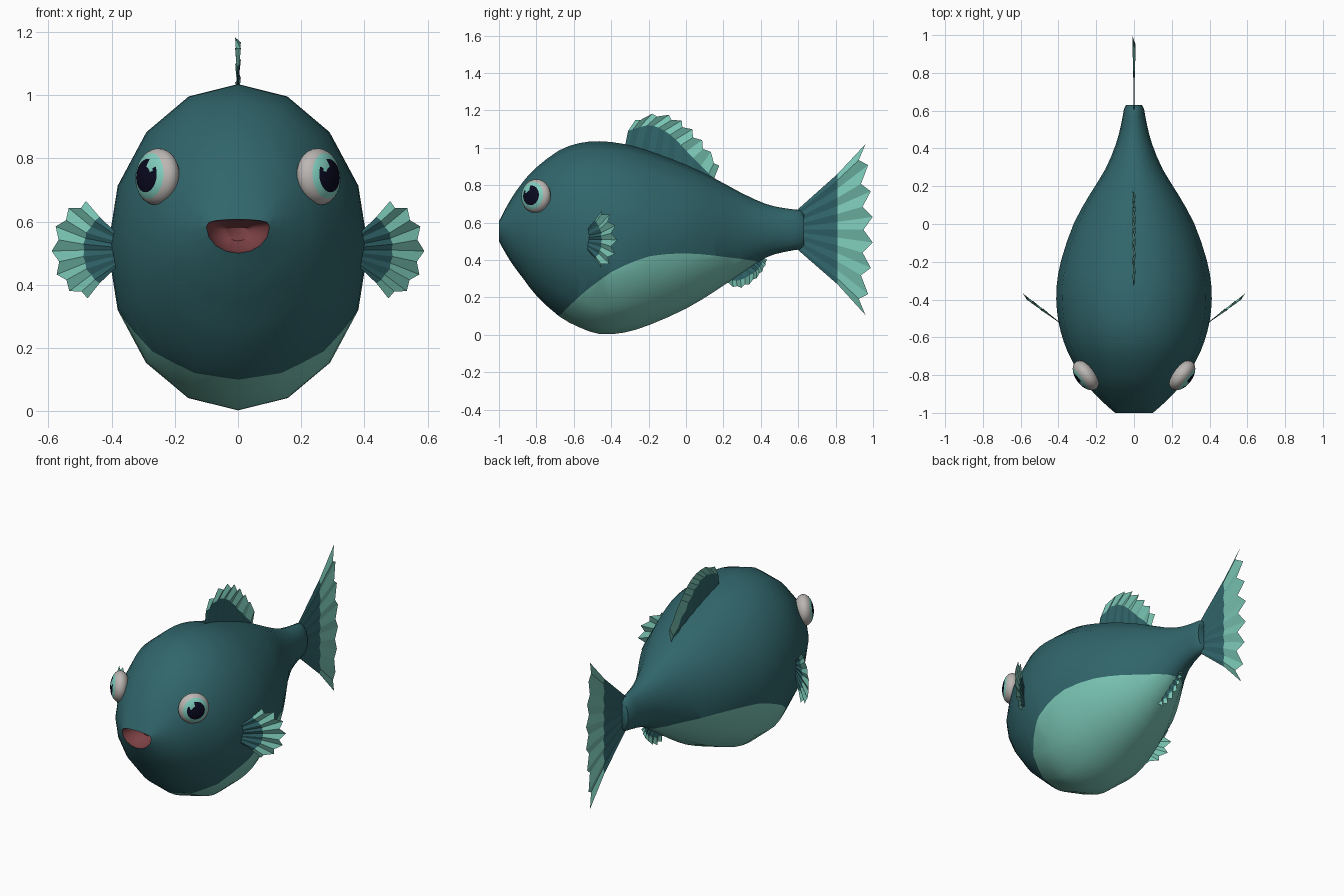
import bpy, bmesh, math
from mathutils import Vector, Matrix

cube = bpy.data.objects.get("Cube")
if cube:
    bpy.data.objects.remove(cube, do_unlink=True)


def material(name, rgb):
    m = bpy.data.materials.new(name)
    m.use_nodes = True
    m.diffuse_color = (*rgb, 1)
    m.node_tree.nodes["Principled BSDF"].inputs["Base Color"].default_value = (*rgb, 1)
    return m


TEAL = material("deep_teal", (0.03, 0.13, 0.145))
MINT = material("pale_mint", (0.19, 0.55, 0.45))
MOUTH = material("mouth_red", (0.2, 0.052, 0.058))
WHITE = material("eye_white", (0.5, 0.47, 0.45))
IRIS = material("iris_mint", (0.22, 0.62, 0.52))
PUPIL = material("pupil_black", (0.003, 0.003, 0.015))


def finish(bm, name, mats, angle=None):
    """Turn a bmesh into an object, smooth if an angle is given."""
    mesh = bpy.data.meshes.new(name)
    for f in bm.faces:
        f.smooth = angle is not None
    bm.to_mesh(mesh)
    bm.free()
    for m in mats:
        mesh.materials.append(m)
    if angle is not None:
        mesh.set_sharp_from_angle(angle=math.radians(angle))
    ob = bpy.data.objects.new(name, mesh)
    bpy.context.collection.objects.link(ob)
    return ob


def spline(pts, t):
    """Point at t in 0..1 on a smooth curve through pts."""
    n = len(pts) - 1
    i = min(int(t * n), n - 1)
    u = t * n - i
    a, b, c, d = (Vector(pts[min(max(k, 0), n)]) for k in range(i - 1, i + 3))
    return b + (c - a) * (u / 2) + (a * 2 - b * 5 + c * 4 - d) * (u * u / 2) \
        + (b * 3 - a - c * 3 + d) * (u ** 3 / 2)


# Body: rings along y, each (y, top, bottom, half width)
STATIONS = [
    (-1, .607, .5, .1), (-.94, .72, .395, .168), (-.87, .82, .3, .235), (-.8, .895, .21, .285),
    (-.68, .985, .1, .35), (-.57, 1.025, .04, .388), (-.46, 1.035, .004, .408),
    (-.33, 1.02, .012, .41), (-.19, .98, .055, .385), (0, .908, .14, .32),
    (.15, .838, .23, .238), (.29, .762, .325, .152), (.42, .702, .41, .097),
    (.52, .678, .442, .07), (.61, .667, .457, .053)]
SIDES = 16
LIP = 0.585


def body_ring(y, top, bottom, width):
    w = max(0, (-.92 - y) / .08)          # the lip is flatter on top
    mid = (top + bottom) / 2 + .03 * w
    ring = []
    for k in range(SIDES):
        a = math.tau * k / SIDES
        s = math.sin(a)
        z = mid + (top - mid) * s ** (1 - .5 * w) if s > 0 else mid + (mid - bottom) * s
        ring.append(Vector((width * math.cos(a), y, z)))
    return ring


BELLY_LINE = [(-1, -.3), (-.8, 0), (-.68, .1), (-.6, .178), (-.5, .265), (-.4, .335),
              (-.3, .385), (-.2, .42), (-.05, .438), (.1, .43), (.3, .405), (.4, .39), (.7, .25)]


def above_belly(co):
    for (y0, z0), (y1, z1) in zip(BELLY_LINE, BELLY_LINE[1:]):
        if co.y <= y1:
            break
    return co.z - (z0 + (z1 - z0) * (co.y - y0) / (y1 - y0))


bm = bmesh.new()
steps = 2 * (len(STATIONS) - 1)
rings = [body_ring(*spline([Vector(s) for s in STATIONS], i / steps)) for i in range(steps + 1)]
# Mouth cavity in front, rounded stub behind
cavity = []
for scale, y in ((.4, -.9), (.85, -.94)):
    cavity.append([Vector((p.x * scale, y, LIP - .02 + (p.z - LIP + .02) * scale)) for p in rings[0]])
stub = [Vector((p.x * .8, .63, .562 + (p.z - .562) * .8)) for p in rings[-1]]
rows = [[bm.verts.new(p) for p in r] for r in cavity + rings + [stub]]
bm.faces.new(rows[0]).material_index = 2
bm.faces.new(rows[-1])
for i, (r, q) in enumerate(zip(rows, rows[1:])):
    for k in range(SIDES):
        j = (k + 1) % SIDES
        bm.faces.new((r[k], r[j], q[j], q[k])).material_index = 2 if i < 2 else 0
# Cut the belly outline into the faces
cut = set()
for e in list(bm.edges):
    a, b = (above_belly(v.co) for v in e.verts)
    if a * b < 0:
        cut.add(bmesh.utils.edge_split(e, e.verts[0], a / (a - b))[1])
for f in list(bm.faces):
    ends = [v for v in f.verts if v in cut]
    if len(ends) == 2:
        bmesh.utils.face_split(f, ends[0], ends[1])
for f in bm.faces:
    if f.material_index == 0 and sum(above_belly(v.co) for v in f.verts if v not in cut) < 0:
        f.material_index = 1
bmesh.ops.recalc_face_normals(bm, faces=bm.faces)
finish(bm, "body", [TEAL, MINT, MOUTH], 50)


def fin(name, root, band, tips, teeth, place, normal, pleat=.009):
    """Pleated fan: plain from root to band, pale and toothed from band to tips."""
    bm = bmesh.new()
    n = 2 * (teeth - 1)
    cols = []
    for i in range(n + 1):
        t = i / n
        fold = pleat if i % 2 else -pleat
        r, b, p = spline(root, t), spline(band, t), spline(tips, t)
        if i % 2:
            p = p.lerp(b, .27)
        cols.append([bm.verts.new(place(q) + Vector(normal) * fold * k)
                     for q, k in ((r, .1), (b, .5), (p, 1))])
    for c, d in zip(cols, cols[1:]):
        for k in range(2):
            bm.faces.new((c[k], d[k], d[k + 1], c[k + 1])).material_index = k
    return finish(bm, name, [TEAL, MINT])


def upright(q):
    return Vector((0, q.x, q.y))


# Fins on the centre line, given as (y, z)
fin("tail_fin", [(.58, .655), (.6, .562), (.58, .47)],
    [(.81, .86), (.81, .71), (.81, .562), (.81, .415), (.81, .27)],
    [(.96, 1.02), (.985, .8), (1, .562), (.985, .325), (.96, .105)], 8, upright, (1, 0, 0))
fin("dorsal_fin", [(-.33, .99), (-.1, .92), (.13, .81)],
    [(-.31, 1.09), (-.19, 1.12), (-.085, 1.07), (.02, .965), (.15, .835)],
    [(-.27, 1.15), (-.165, 1.185), (-.065, 1.168), (.005, 1.125), (.07, 1.06),
     (.125, .99), (.178, .905)], 8, upright, (1, 0, 0))
fin("belly_fin", [(.21, .32), (.3, .38), (.4, .44)],
    [(.215, .3), (.28, .29), (.36, .33), (.4, .37), (.415, .415)],
    [(.21, .28), (.27, .25), (.33, .264), (.385, .31), (.42, .36), (.435, .4)],
    8, upright, (1, 0, 0))

EYE_R = .09
for side, label in ((1, "left"), (-1, "right")):
    # Side fins, given as (x, z) and swept backwards
    fin(label + "_side_fin", [(.37, .55), (.37, .51), (.37, .47)],
        [(.44, .615), (.478, .565), (.488, .51), (.478, .45), (.44, .405)],
        [(.485, .665), (.55, .635), (.59, .555), (.587, .46), (.548, .388), (.48, .357)],
        7, lambda q: Vector((side * q.x, -.51 + (q.x - .41) * .75, q.y)),
        (side * .6, -.8, 0), .007)

    # Eyes: flattened balls with iris, pupil and glint picked by radius
    bm = bmesh.new()
    bmesh.ops.create_uvsphere(bm, u_segments=32, v_segments=20, radius=EYE_R)
    glint = Vector((-side * .024, .032))
    for f in bm.faces:
        c = f.calc_center_median()
        r = c.xy.length / EYE_R
        if c.z > 0 and r < .81:
            f.material_index = 2 if r < .59 and (c.xy - glint).length > .019 else 1
    axis = Vector((side * .78, -.6, .08))
    turn = axis.to_track_quat('Z', 'Y').to_matrix().to_4x4()
    bm.transform(Matrix.Translation((side * .255, -.802, .742)) @ turn
                 @ Matrix.Diagonal((1, 1, .6, 1)))
    finish(bm, label + "_eye", [WHITE, IRIS, PUPIL], 60)
